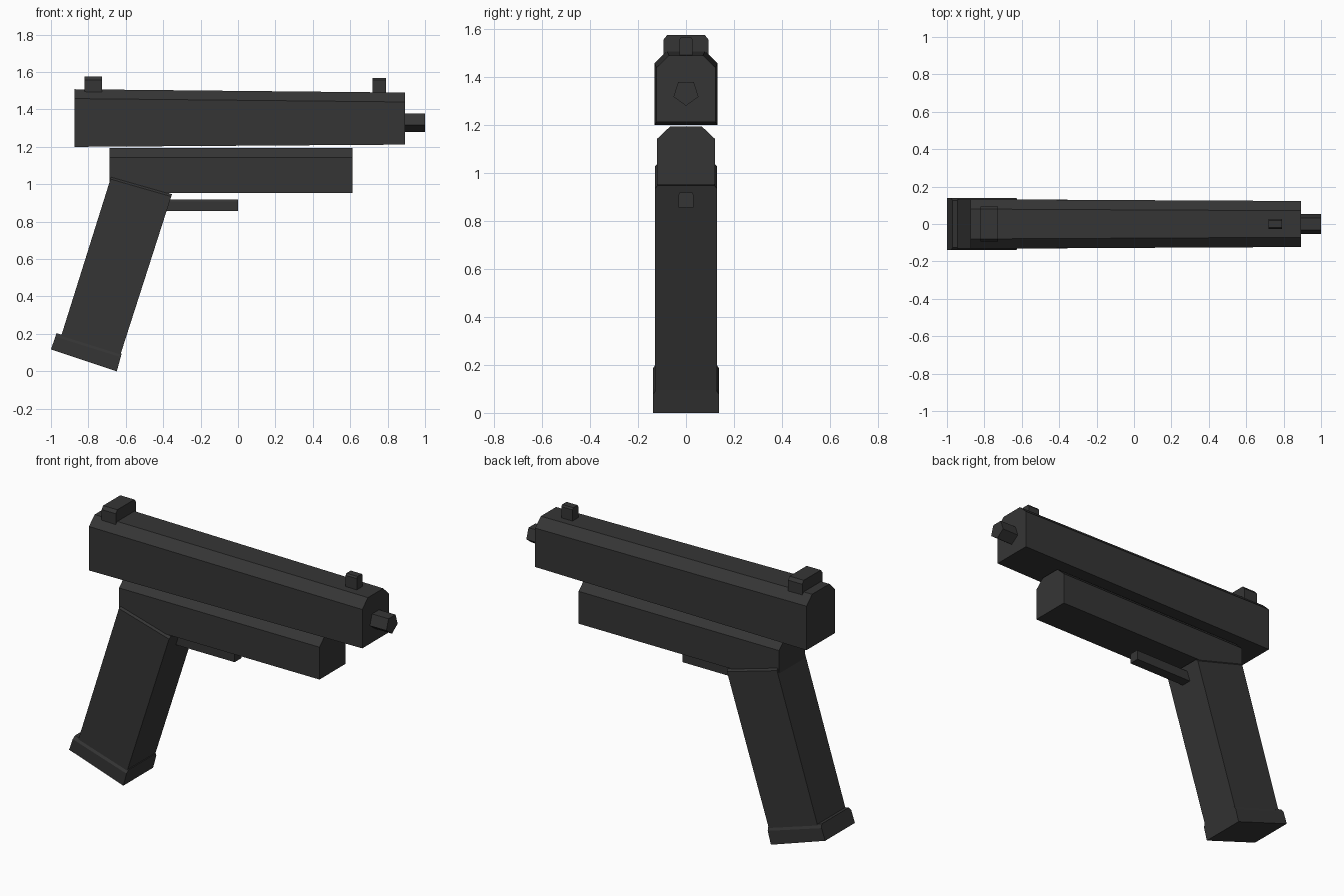
import bpy
import bmesh
from math import pi
from mathutils import Vector

if "Cube" in bpy.data.objects:
    bpy.data.objects.remove(bpy.data.objects["Cube"], do_unlink=True)

# Single dark finish
finish = bpy.data.materials.new("charcoal_grey")
finish.use_nodes = True
charcoal = (0.036, 0.036, 0.036, 1)
finish.diffuse_color = charcoal
finish.node_tree.nodes["Principled BSDF"].inputs["Base Color"].default_value = charcoal


def finish_part(name, bm):
    bmesh.ops.recalc_face_normals(bm, faces=bm.faces)
    mesh = bpy.data.meshes.new(name)
    bm.to_mesh(mesh)
    bm.free()
    mesh.materials.append(finish)
    obj = bpy.data.objects.new(name, mesh)
    bpy.context.collection.objects.link(obj)
    return obj


def chamfered_block(name, back, front, drop, inset):
    """Block between two end sections; each end is (bottom xz, top xz, half width).
    The long top edges are cut by drop (downwards) and inset (inwards)."""
    bm = bmesh.new()
    rings = []
    for bottom, top, half in (back, front):
        b, t = Vector(bottom), Vector(top)
        shoulder = t + (b - t).normalized() * drop
        section = [(b, -half), (b, half), (shoulder, half),
                   (t, half - inset), (t, inset - half), (shoulder, -half)]
        rings.append([bm.verts.new((p.x, y, p.y)) for p, y in section])
    for ring in rings:
        bm.faces.new(ring)
    count = len(rings[0])
    for i in range(count):
        j = (i + 1) % count
        bm.faces.new((rings[0][i], rings[0][j], rings[1][j], rings[1][i]))
    return finish_part(name, bm)


def straight_block(name, x0, x1, z0, z1, half, drop, inset):
    return chamfered_block(name, ((x0, z0), (x0, z1), half),
                           ((x1, z0), (x1, z1), half), drop, inset)


# Slide tapers slightly towards the muzzle
chamfered_block("slide", ((-0.875, 1.2), (-0.875, 1.508), 0.132),
                ((0.893, 1.212), (0.893, 1.49), 0.123), 0.05, 0.052)

# Frame under the slide
straight_block("frame", -0.688, 0.613, 0.953, 1.195, 0.12, 0.052, 0.055)

# Raked grip and its base plate
chamfered_block("grip", ((-0.945, 0.19), (-0.678, 1.04), 0.13),
                ((-0.63, 0.085), (-0.353, 0.947), 0.13), 0.013, 0.012)
chamfered_block("grip_base", ((-1.0, 0.117), (-0.97, 0.204), 0.138),
                ((-0.648, 0.0), (-0.622, 0.095), 0.138), 0.02, 0.012)

# Trigger bar
straight_block("trigger_bar", -0.42, 0.0, 0.857, 0.918, 0.031, 0.01, 0.005)

# Sights
straight_block("rear_sight", -0.82, -0.728, 1.49, 1.575, 0.093, 0.018, 0.014)
straight_block("front_sight", 0.718, 0.79, 1.48, 1.567, 0.027, 0.01, 0.007)

# Five-sided barrel with its point downwards
bpy.ops.mesh.primitive_cylinder_add(vertices=5, radius=0.055, depth=0.2,
                                    location=(0.9, 0, 1.335))
barrel = bpy.context.object
barrel.name = "barrel"
barrel.rotation_euler = (pi / 2, 0, pi / 2)
bpy.context.view_layer.update()
points = [barrel.matrix_world @ v.co for v in barrel.data.vertices]
# Turn over if the point came out at the top
if max(p.z for p in points) - 1.335 > 0.05:
    barrel.rotation_euler = (-pi / 2, 0, pi / 2)
barrel.data.materials.append(finish)
